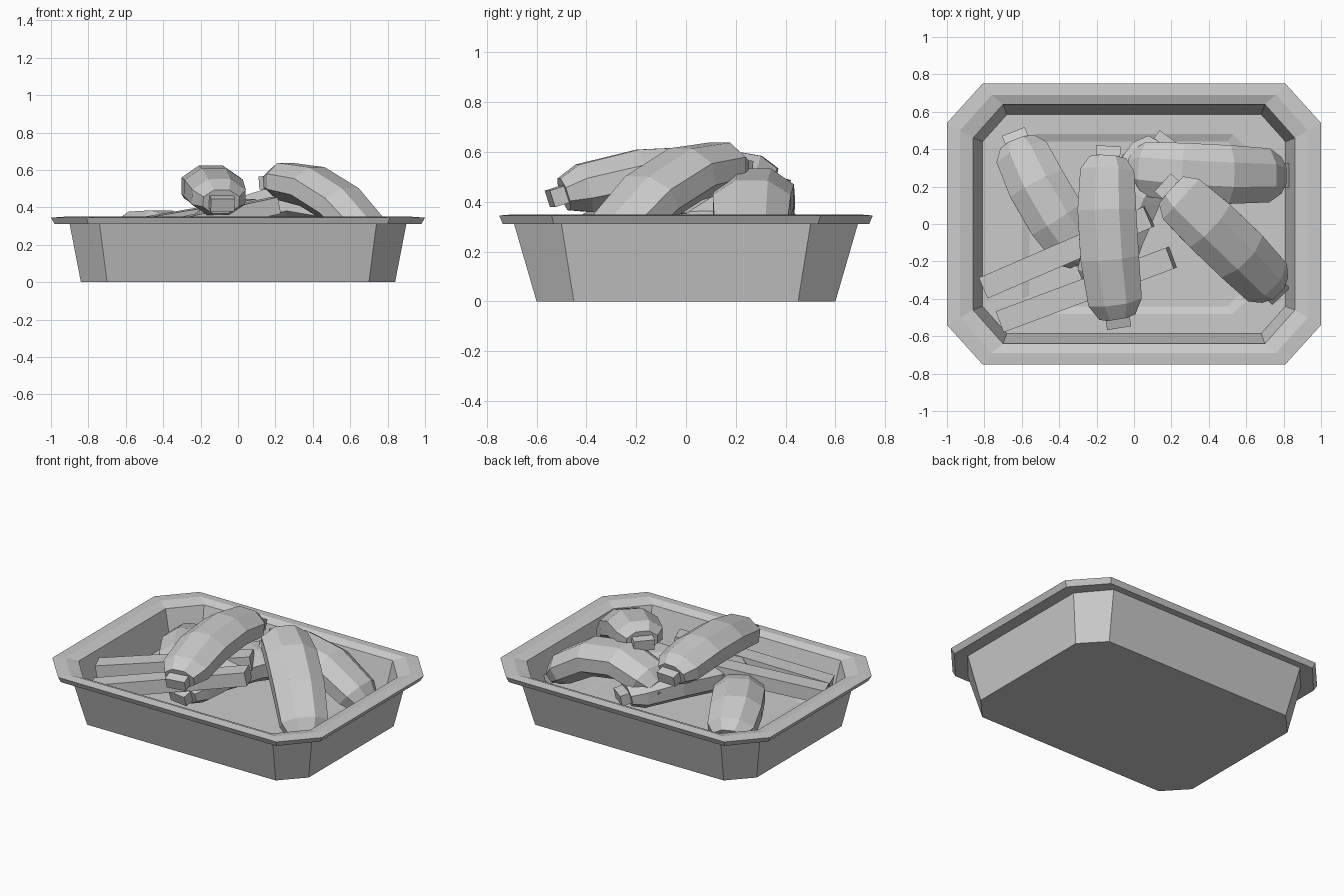
import bpy
import bmesh
from math import cos, sin, pi
from mathutils import Vector

if "Cube" in bpy.data.objects:
    bpy.data.objects.remove(bpy.data.objects["Cube"])

GREY = (0.6, 0.6, 0.6, 1)
mat = bpy.data.materials.new("plain grey")
mat.use_nodes = True
mat.diffuse_color = GREY
bsdf = next(n for n in mat.node_tree.nodes if n.type == "BSDF_PRINCIPLED")
bsdf.inputs["Base Color"].default_value = GREY


def loft(bm, rings):
    """Skin a list of equal-sized rings and cap both ends."""
    loops = [[bm.verts.new(p) for p in ring] for ring in rings]
    n = len(loops[0])
    for a, b in zip(loops, loops[1:]):
        for i in range(n):
            j = (i + 1) % n
            bm.faces.new((a[i], a[j], b[j], b[i]))
    bm.faces.new(loops[0][::-1])
    bm.faces.new(loops[-1])


def finish(name, bm):
    bmesh.ops.recalc_face_normals(bm, faces=bm.faces)
    mesh = bpy.data.meshes.new(name)
    bm.to_mesh(mesh)
    bm.free()
    mesh.materials.append(mat)
    obj = bpy.data.objects.new(name, mesh)
    bpy.context.collection.objects.link(obj)
    return obj


def octagon(hx, hy, cx, cy, z):
    """Rectangle with cut corners; cx and cy are where the cuts begin."""
    quarter = [(hx, cy), (cx, hy)]
    pts = quarter + [(-x, y) for x, y in quarter[::-1]]
    pts += [(-x, -y) for x, y in pts]
    return [(x, y, z) for x, y in pts]


def frame(tangent):
    t = tangent.normalized()
    side = t.cross(Vector((0, 0, 1))).normalized()
    return t, side, side.cross(t)


# Tray: outer wall, rim, inner wall and slightly sunken floor
bm = bmesh.new()
loft(bm, [octagon(*r) for r in (
    (0.84, 0.60, 0.70, 0.45, 0.0),
    (0.90, 0.69, 0.74, 0.50, 0.31),
    (0.98, 0.735, 0.80, 0.53, 0.31),
    (1.00, 0.75, 0.81, 0.54, 0.345),
    (0.93, 0.69, 0.76, 0.50, 0.35),
    (0.86, 0.64, 0.70, 0.46, 0.33),
    (0.81, 0.585, 0.68, 0.44, 0.12),
    (0.60, 0.48, 0.53, 0.41, 0.12),
    (0.56, 0.44, 0.50, 0.38, 0.105),
)])
finish("tray", bm)


# Bent sausages with a square nub at each end
def sausage(name, start, mid, end, w=0.16, h=0.11):
    a, m, b = Vector(start), Vector(mid), Vector(end)
    c = 2 * m - (a + b) / 2
    bm = bmesh.new()
    rings = []
    for t, s in ((0, 0.62), (0.09, 0.92), (0.35, 1), (0.65, 1), (0.91, 0.92), (1, 0.62)):
        p = a * (1 - t) ** 2 + c * 2 * t * (1 - t) + b * t * t
        tan, side, up = frame((c - a) * (1 - t) + (b - c) * t)
        angles = [(i + 0.5) * pi / 4 for i in range(8)]
        rings.append([p + side * (w * s * cos(k) * 1.06) + up * (h * s * sin(k) * 1.06)
                      for k in angles])
    loft(bm, rings)
    for p, direction in ((a, a - c), (b, b - c)):
        tan, side, up = frame(direction)
        loft(bm, [[p + tan * d + side * (0.065 * i) + up * (0.035 * j)
                   for i, j in ((1, 1), (-1, 1), (-1, -1), (1, -1))]
                  for d in (-0.02, 0.06)])
    finish(name, bm)


sausage("top_sausage", (-0.09, -0.49, 0.43), (-0.14, -0.05, 0.515), (-0.14, 0.35, 0.47))
sausage("right_sausage", (0.20, 0.18, 0.535), (0.48, -0.08, 0.47), (0.74, -0.34, 0.20))
sausage("back_sausage", (0.0, 0.30, 0.33), (0.38, 0.27, 0.42), (0.77, 0.26, 0.20))
sausage("lower_sausage", (-0.17, -0.33, 0.25), (-0.06, 0.05, 0.32), (0.15, 0.41, 0.28))
sausage("left_sausage", (-0.62, 0.43, 0.20), (-0.47, 0.12, 0.28), (-0.27, -0.17, 0.22))


# Straight square sticks leaning in the tray
def stick(name, start, end, w=0.06, h=0.045):
    a, b = Vector(start), Vector(end)
    tan, side, up = frame(b - a)
    bm = bmesh.new()
    loft(bm, [[p + side * (w * i) + up * (h * j)
               for i, j in ((1, 1), (-1, 1), (-1, -1), (1, -1))] for p in (a, b)])
    finish(name, bm)


stick("rear_stick", (-0.80, -0.34, 0.25), (0.08, 0.04, 0.40))
stick("front_stick", (-0.71, -0.52, 0.21), (0.20, -0.18, 0.41))
